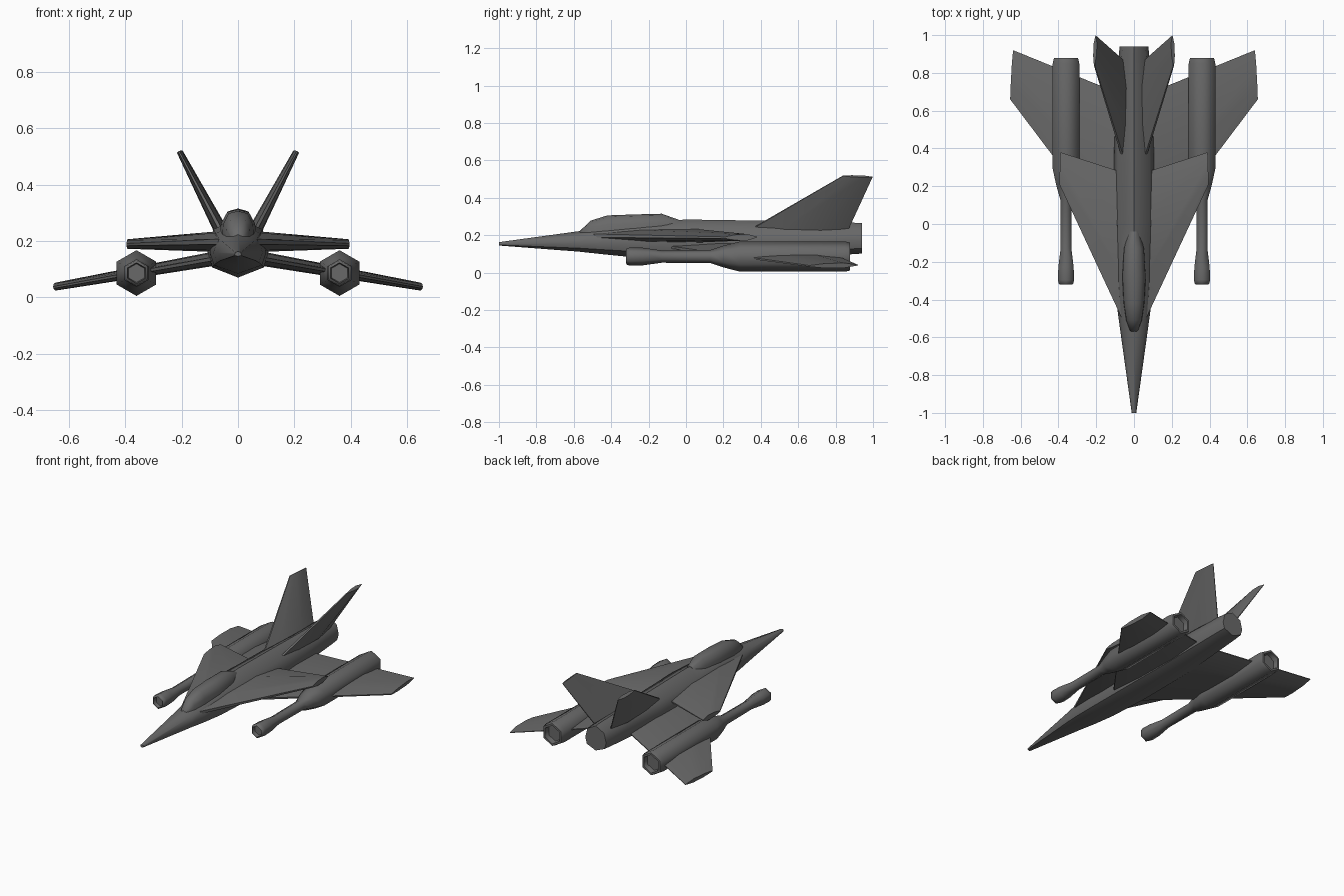
import bpy, bmesh, math
from mathutils import Vector

if "Cube" in bpy.data.objects:
    bpy.data.objects.remove(bpy.data.objects["Cube"])

grey = bpy.data.materials.new("hull grey")
grey.diffuse_color = (0.14, 0.14, 0.14, 1)
grey.use_nodes = True
grey.node_tree.nodes["Principled BSDF"].inputs["Base Color"].default_value = grey.diffuse_color


def make(name, rings, angle=40, mirror=False):
    """Skin a list of equal-length point rings and cap both ends."""
    bm = bmesh.new()
    vs = [[bm.verts.new(p) for p in r] for r in rings]
    n = len(vs[0])
    for a, b in zip(vs, vs[1:]):
        for i in range(n):
            j = (i + 1) % n
            bm.faces.new((a[i], a[j], b[j], b[i]))
    bm.faces.new(vs[0])
    bm.faces.new(vs[-1])
    bmesh.ops.recalc_face_normals(bm, faces=bm.faces)
    me = bpy.data.meshes.new(name)
    bm.to_mesh(me)
    bm.free()
    me.materials.append(grey)
    ob = bpy.data.objects.new(name, me)
    bpy.context.collection.objects.link(ob)
    bpy.ops.object.select_all(action='DESELECT')
    ob.select_set(True)
    bpy.context.view_layer.objects.active = ob
    bpy.ops.object.shade_smooth_by_angle(angle=math.radians(angle))
    if mirror:
        ob.modifiers.new("mirror", 'MIRROR')
    return ob


def section(y, w, bottom, top):
    """Eight-sided fuselage section with a vertex at top and bottom."""
    h = top - bottom
    half = [(0, 0), (0.85, 0.17), (1, 0.42), (0.8, 0.8), (0, 1)]
    pts = half + [(-x, z) for x, z in half[3:0:-1]]
    return [(x * w, y, bottom + z * h) for x, z in pts]


def wing(name, root, tip, normal):
    """Thin tapered surface; root and tip are (front, back, half thickness)."""
    n = Vector(normal).normalized()
    rings = []
    for f, b, t in (root, tip):
        f, b = Vector(f), Vector(b)
        prof = [(0, 0.25), (0.3, 0.85), (0.7, 1), (1, 0.12)]
        prof += [(u, -v) for u, v in reversed(prof)]
        rings.append([f.lerp(b, u) + n * (t * v) for u, v in prof])
    return make(name, rings, 30, True)


# Fuselage with long pointed nose
make("fuselage", [section(*s) for s in [
    (-1, 0.012, 0.145, 0.163), (-0.57, 0.072, 0.112, 0.222),
    (-0.46, 0.087, 0.1, 0.24), (-0.3, 0.1, 0.084, 0.262),
    (0.0, 0.108, 0.07, 0.284), (0.4, 0.105, 0.07, 0.278),
    (0.88, 0.082, 0.098, 0.268), (0.94, 0.076, 0.102, 0.264)]], 50)

# Canopy
make("canopy", [[(x * w, y, 0.2 + z * (t - 0.2)) for x, z in
     [(-1, 0), (-0.95, 0.55), (-0.6, 0.92), (0, 1), (0.6, 0.92), (0.95, 0.55), (1, 0)]]
     for y, w, t in [(-0.57, 0.02, 0.22), (-0.51, 0.042, 0.278), (-0.42, 0.056, 0.306),
                     (-0.28, 0.064, 0.311), (-0.13, 0.055, 0.315), (-0.04, 0.03, 0.283)]], 60)

# Upper delta wings, lower swept wings, V tail
wing("upper_wing", ((0.05, -0.53, 0.198), (0.05, 0.27, 0.198), 0.038),
     ((0.395, 0.21, 0.187), (0.39, 0.38, 0.19), 0.017), (0, 0, 1))
wing("lower_wing", ((0.05, -0.14, 0.143), (0.05, 0.68, 0.143), 0.026),
     ((0.655, 0.66, 0.035), (0.64, 0.92, 0.04), 0.014), (0.18, 0, 1))
wing("tail_fin", ((0.065, 0.37, 0.245), (0.06, 0.87, 0.235), 0.024),
     ((0.21, 0.84, 0.518), (0.203, 0.998, 0.512), 0.011), (0.87, 0, -0.49))

# Six-sided engine pods with cannon in front and recessed ends
make("engine_pod", [[(0.36 + r * math.sin(k * math.pi / 3), y, 0.086 + r * math.cos(k * math.pi / 3))
     for k in range(6)] for y, r in [
         (-0.295, 0.033), (-0.32, 0.037), (-0.315, 0.045), (-0.295, 0.049), (-0.23, 0.047),
         (-0.13, 0.033), (0.13, 0.035), (0.2, 0.058), (0.29, 0.081), (0.85, 0.081),
         (0.878, 0.074), (0.878, 0.06), (0.845, 0.055)]], 65, True)
